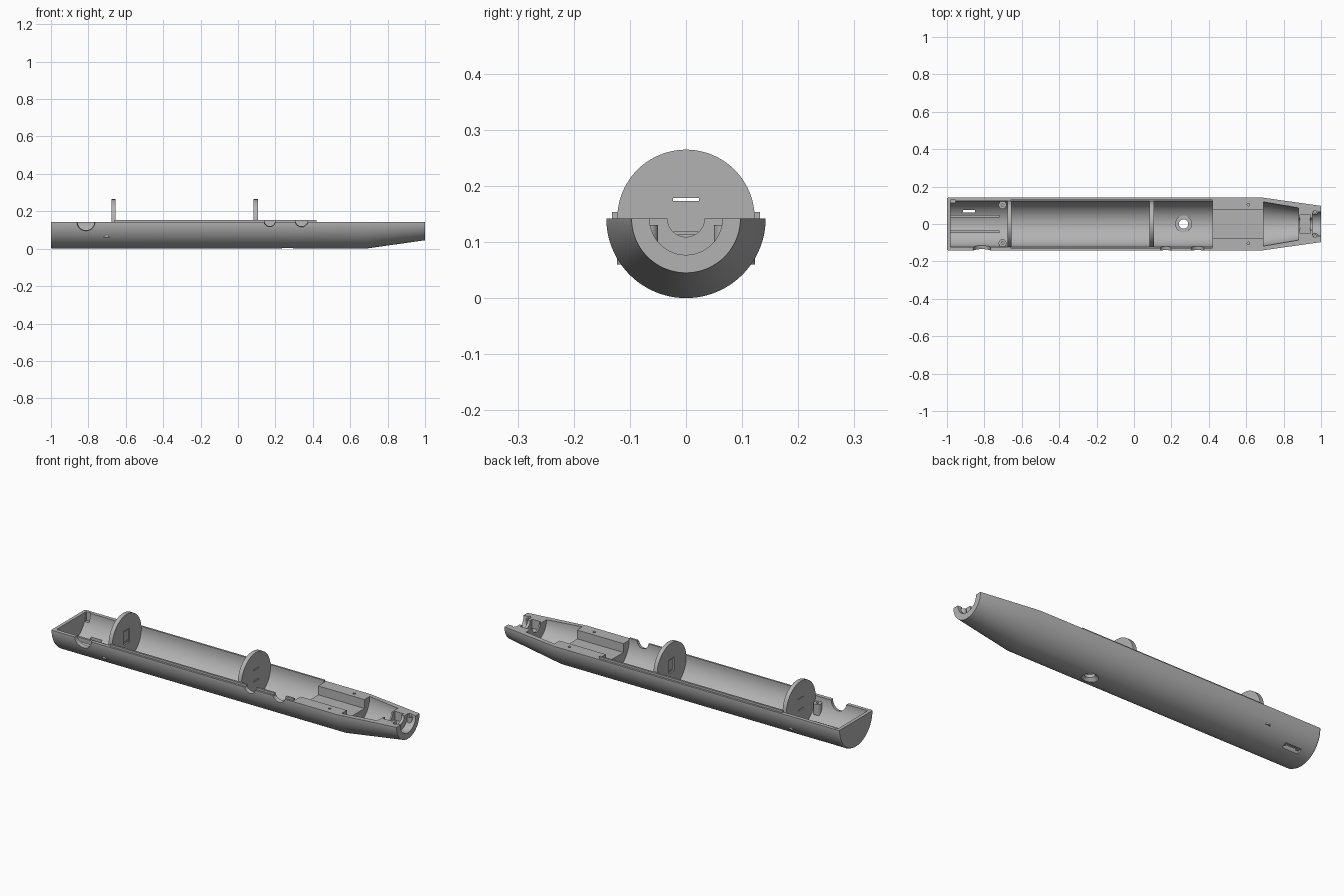
import bpy, bmesh, math
from mathutils import Matrix, Vector

if "Cube" in bpy.data.objects:
    bpy.data.objects.remove(bpy.data.objects["Cube"])

AXIS = 0.142   # height of the hull axis and of the split plane
SEG = 96

grey = bpy.data.materials.new("plain grey")
grey.use_nodes = True
grey.diffuse_color = (0.45, 0.45, 0.45, 1)
grey.node_tree.nodes["Principled BSDF"].inputs["Base Color"].default_value = (0.45, 0.45, 0.45, 1)


def make(name, bm):
    bmesh.ops.recalc_face_normals(bm, faces=bm.faces)
    mesh = bpy.data.meshes.new(name)
    bm.to_mesh(mesh)
    bm.free()
    mesh.materials.append(grey)
    ob = bpy.data.objects.new(name, mesh)
    bpy.context.collection.objects.link(ob)
    return ob


def box(name, x0, x1, y0, y1, z0, z1):
    bm = bmesh.new()
    size = Matrix.Diagonal((x1 - x0, y1 - y0, z1 - z0, 1))
    centre = Matrix.Translation(((x0 + x1) / 2, (y0 + y1) / 2, (z0 + z1) / 2))
    bmesh.ops.create_cube(bm, size=1, matrix=centre @ size)
    return make(name, bm)


def rod(name, start, end, r0, r1=None, seg=40):
    """Cylinder or cone between two points."""
    a, b = Vector(start), Vector(end)
    turn = (b - a).to_track_quat('Z', 'Y').to_matrix().to_4x4()
    bm = bmesh.new()
    bmesh.ops.create_cone(bm, cap_ends=True, segments=seg, radius1=r0,
                          radius2=r0 if r1 is None else r1, depth=(b - a).length,
                          matrix=Matrix.Translation((a + b) / 2) @ turn)
    return make(name, bm)


def half_lathe(name, profile):
    """Lower half of a solid of revolution about the hull axis."""
    bm = bmesh.new()
    rings = []
    for x, r in profile:
        angles = [math.pi * (1 + i / SEG) for i in range(SEG + 1)]
        rings.append([bm.verts.new((x, r * math.cos(a), AXIS + r * math.sin(a))) for a in angles])
    for p, q in zip(rings, rings[1:]):
        for i in range(SEG):
            bm.faces.new((p[i], p[i + 1], q[i + 1], q[i]))
    bm.faces.new(rings[0])
    bm.faces.new(rings[-1])
    bm.faces.new([r[0] for r in rings] + [r[-1] for r in reversed(rings)])
    return make(name, bm)


def boolean(target, tools, mode='DIFFERENCE'):
    bpy.context.view_layer.objects.active = target
    for tool in tools:
        mod = target.modifiers.new("cut", 'BOOLEAN')
        mod.operation, mod.solver, mod.object = mode, 'EXACT', tool
        bpy.ops.object.modifier_apply(modifier=mod.name)
        bpy.data.objects.remove(tool)


def along(x0, x1, r0, r1=None, seg=96):
    """Cutter on the hull axis."""
    return rod("cutter", (x0, 0, AXIS), (x1, 0, AXIS), r0, r1, seg)


# Half-round hull with a tapered nose
hull = half_lathe("hull", [(-1, 0.138), (-0.992, 0.142), (0.68, 0.142), (1, 0.097)])

# Long cavity, channel, tapered cavity and nose bore
boolean(hull, [
    along(-0.982, 0.42, 0.122),
    box("cutter", 0.40, 0.70, -0.074, 0.074, 0.095, 0.2),
    along(0.692, 0.88, 0.118, 0.086),
    box("cutter", 0.888, 0.94, -0.05, 0.05, 0.095, 0.2),
    along(0.955, 1.02, 0.065),
    along(0.87, 1.02, 0.033),
])

# Floor boss and screw posts
parts = [rod("boss", (0.265, 0, 0.008), (0.265, 0, 0.034), 0.045)]
for side in (-1, 1):
    parts.append(rod("post", (-0.703, side * 0.102, 0.06), (-0.703, side * 0.102, 0.118), 0.021))
    parts.append(rod("post", (0.968, side * 0.066, 0.085), (0.968, side * 0.066, 0.13), 0.016))
boolean(hull, parts, 'UNION')

# Openings through the floor, the wall and the screw holes
cuts = [
    rod("cutter", (0.265, 0, -0.02), (0.265, 0, 0.1), 0.025),
    rod("cutter", (0.265, 0, -0.005), (0.265, 0, 0.018), 0.046, 0.025),
    rod("cutter", (-0.813, -0.16, AXIS), (-0.813, -0.09, AXIS), 0.052, 0.038),
    rod("cutter", (0.17, -0.16, 0.148), (0.17, -0.10, 0.148), 0.034, 0.024),
    rod("cutter", (0.34, -0.16, 0.152), (0.34, -0.10, 0.152), 0.04, 0.028),
    box("cutter", -0.915, -0.85, 0.062, 0.074, -0.02, 0.08),
    box("cutter", -0.93, -0.835, 0.062, 0.12, -0.02, 0.03),
    box("cutter", -0.98, -0.955, 0.1, 0.128, 0.095, 0.2),
]
for side in (-1, 1):
    for x, y, low in ((-0.703, 0.102, 0.08), (0.612, 0.104, 0.1), (0.968, 0.066, 0.1)):
        cuts.append(rod("cutter", (x, side * y, low), (x, side * y, 0.2), 0.007, seg=20))
boolean(hull, cuts)

# Raised locating lips along both edges, clear of the two small wall openings
lips = []
for name, y0, y1 in (("left_lip", 0.122, 0.132), ("right_lip", -0.132, -0.122)):
    lip = box(name, -0.66, 0.42, y0, y1, 0.138, 0.153)
    if y0 < 0:
        boolean(lip, [rod("cutter", (x, -0.16, z), (x, -0.1, z), r)
                      for x, z, r in ((0.17, 0.148, 0.029), (0.34, 0.152, 0.033))])
    lips.append(lip)

# Low cable rails on the tail floor
rails = [box("cable_rail", -0.98, -0.72, y, y + 0.012, 0.02, 0.047) for y in (0.035, -0.047)]

# Round bulkheads: slots right through, with a recess on the inner side
bulkheads = []
for name, x, inward in (("tail_bulkhead", -0.665, 1), ("middle_bulkhead", 0.095, -1)):
    disc = along(x - 0.011, x + 0.011, 0.1225)
    disc.name = name
    edges = sorted((x + inward * 0.003, x + inward * 0.03))
    boolean(disc, [box("cutter", *edges, -0.024, 0.024, 0.108, 0.182)] +
            [box("cutter", x - 0.03, x + 0.03, -0.023, 0.023, z, z + 0.005) for z in (0.113, 0.173)])
    bulkheads.append(disc)

# Smooth the curved walls, keep the edges crisp
bpy.ops.object.select_all(action='DESELECT')
for ob in [hull] + lips + rails + bulkheads:
    ob.select_set(True)
bpy.context.view_layer.objects.active = hull
bpy.ops.object.shade_smooth_by_angle(angle=math.radians(25))
